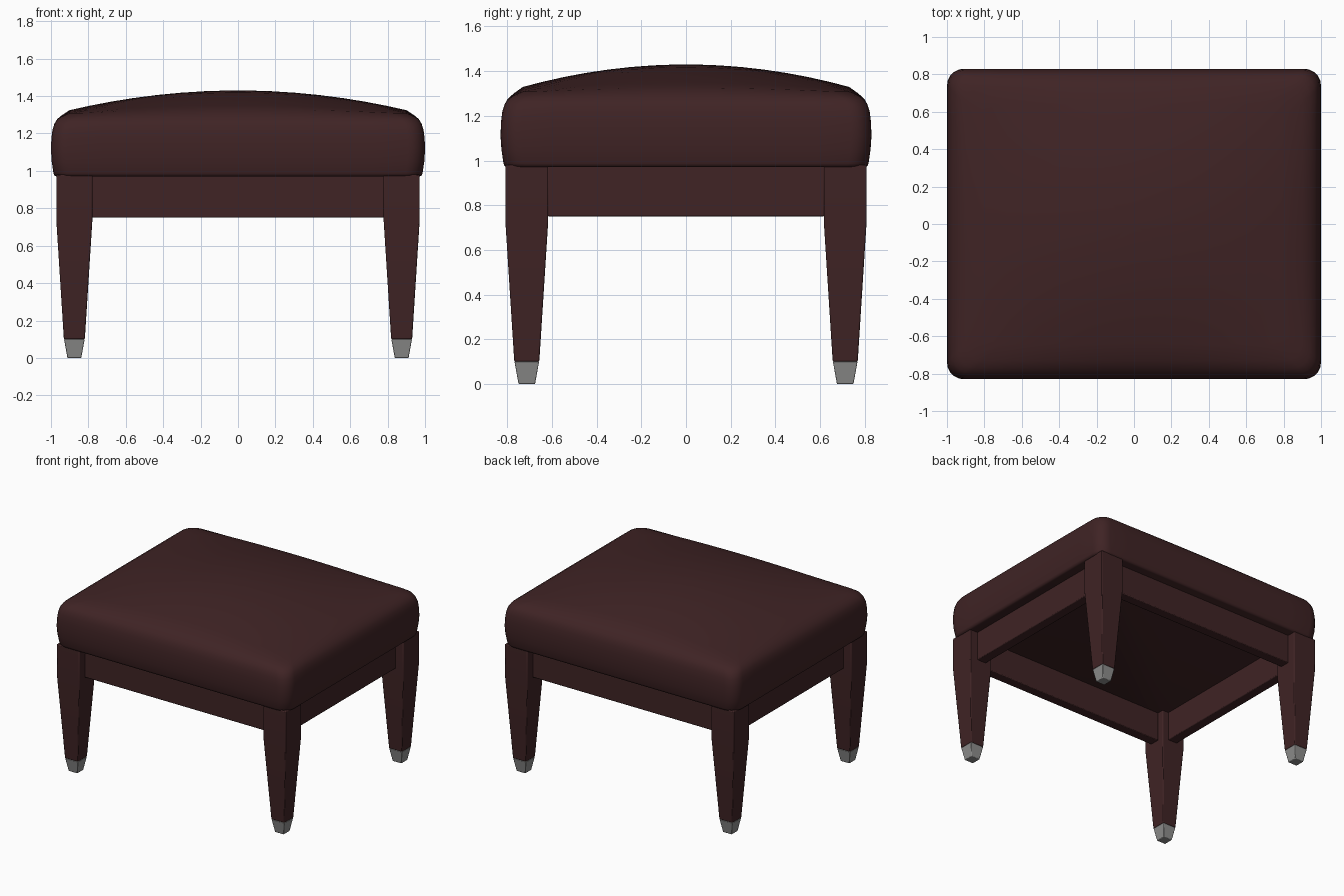
import bpy, bmesh, math

if "Cube" in bpy.data.objects:
    bpy.data.objects.remove(bpy.data.objects["Cube"])


def material(name, rgb):
    m = bpy.data.materials.new(name)
    m.diffuse_color = (*rgb, 1)
    m.use_nodes = True
    m.node_tree.nodes["Principled BSDF"].inputs["Base Color"].default_value = m.diffuse_color
    return m


BROWN = material("dark red brown", (0.05, 0.017, 0.018))
METAL = material("grey metal", (0.27, 0.27, 0.265))


def finish(name, bm, mat, bevel=0, angle=30):
    """Turn a bmesh into a coloured, softly shaded object."""
    bmesh.ops.recalc_face_normals(bm, faces=bm.faces[:])
    me = bpy.data.meshes.new(name)
    bm.to_mesh(me)
    bm.free()
    me.materials.append(mat)
    ob = bpy.data.objects.new(name, me)
    bpy.context.collection.objects.link(ob)
    if bevel:
        mod = ob.modifiers.new("soft edges", "BEVEL")
        mod.width, mod.segments = bevel, 2
        mod.limit_method, mod.angle_limit = "ANGLE", math.radians(40)
    bpy.ops.object.select_all(action="DESELECT")
    ob.select_set(True)
    bpy.context.view_layer.objects.active = ob
    bpy.ops.object.shade_smooth_by_angle(angle=math.radians(angle))
    return ob


def loft(rings):
    """Skin equal-length closed rings and cap both ends."""
    bm = bmesh.new()
    loops = [[bm.verts.new(p) for p in ring] for ring in rings]
    n = len(loops[0])
    for a, b in zip(loops, loops[1:]):
        for i in range(n):
            j = (i + 1) % n
            bm.faces.new((a[i], a[j], b[j], b[i]))
    bm.faces.new(loops[0][::-1])
    bm.faces.new(loops[-1])
    return bm


def square(cx, cy, half, z):
    return [(cx + sx * half, cy + sy * half, z)
            for sx, sy in ((-1, -1), (1, -1), (1, 1), (-1, 1))]


def box(cx, cy, hx, hy, z0, z1):
    return loft([[(cx + sx * hx, cy + sy * hy, z)
                  for sx, sy in ((-1, -1), (1, -1), (1, 1), (-1, 1))] for z in (z0, z1)])


def rounded_rect(hx, hy, r, edge_steps=10, corner_steps=5):
    """Outline with subdivided edges, counter-clockwise."""
    arcs = []
    for q, (sx, sy) in enumerate(((1, 1), (-1, 1), (-1, -1), (1, -1))):
        arcs.append([(sx * (hx - r) + r * math.cos(a), sy * (hy - r) + r * math.sin(a))
                     for a in (math.pi / 2 * (q + k / corner_steps)
                               for k in range(corner_steps + 1))])
    pts = []
    for q in range(4):
        pts += arcs[q]
        a, b = arcs[q][-1], arcs[(q + 1) % 4][0]
        pts += [(a[0] + (b[0] - a[0]) * k / edge_steps, a[1] + (b[1] - a[1]) * k / edge_steps)
                for k in range(1, edge_steps)]
    return pts


# Cushion: bulging sides, rolled top edge and a domed top
HX, HY = 1.0, 0.83


def dome(x, y):
    return 0.13 * (1 - (x / HX) ** 2) * (1 - (y / HY) ** 2)


side = [(0.03, 0.97), (0.018, 0.975), (0.013, 0.988), (0.004, 1.05), (0, 1.11),
        (0.002, 1.17), (0.008, 1.22), (0.018, 1.25), (0.033, 1.274), (0.06, 1.29), (0.1, 1.3)]
rings = [[(x, y, z + (dome(x, y) if z > 1.23 else 0) * min(1, d / 0.1))
          for x, y in rounded_rect(HX - d, HY - d, 0.09)] for d, z in side]
inner = rounded_rect(HX - 0.1, HY - 0.1, 0.09)
for s in (0.88, 0.75, 0.62, 0.48, 0.34, 0.2, 0.08, 0.01):
    rings.append([(x * s, y * s, 1.3 + dome(x * s, y * s)) for x, y in inner])
finish("seat_cushion", loft(rings), BROWN, angle=50)

# Four tapered legs with metal caps
LX, LY = 0.875, 0.7125
for sx, side_name in ((-1, "left"), (1, "right")):
    for sy, end_name in ((-1, "front"), (1, "back")):
        x, y = sx * LX, sy * LY
        leg = loft([square(x, y, h, z) for h, z in ((0.056, 0.1), (0.096, 0.73), (0.096, 0.98))])
        finish(f"{end_name}_{side_name}_leg", leg, BROWN, bevel=0.006)
        cap = loft([square(x, y, h, z) for h, z in ((0.037, 0), (0.055, 0.1))])
        finish(f"{end_name}_{side_name}_foot_cap", cap, METAL, bevel=0.004)

# Apron rails between the legs, set back from the outer leg faces
for s, a, b in ((-1, "front", "left"), (1, "back", "right")):
    finish(f"{a}_rail", box(0, s * 0.706, 0.782, 0.038, 0.75, 0.98), BROWN, bevel=0.006)
    finish(f"{b}_rail", box(s * 0.869, 0, 0.038, 0.62, 0.75, 0.98), BROWN, bevel=0.006)
